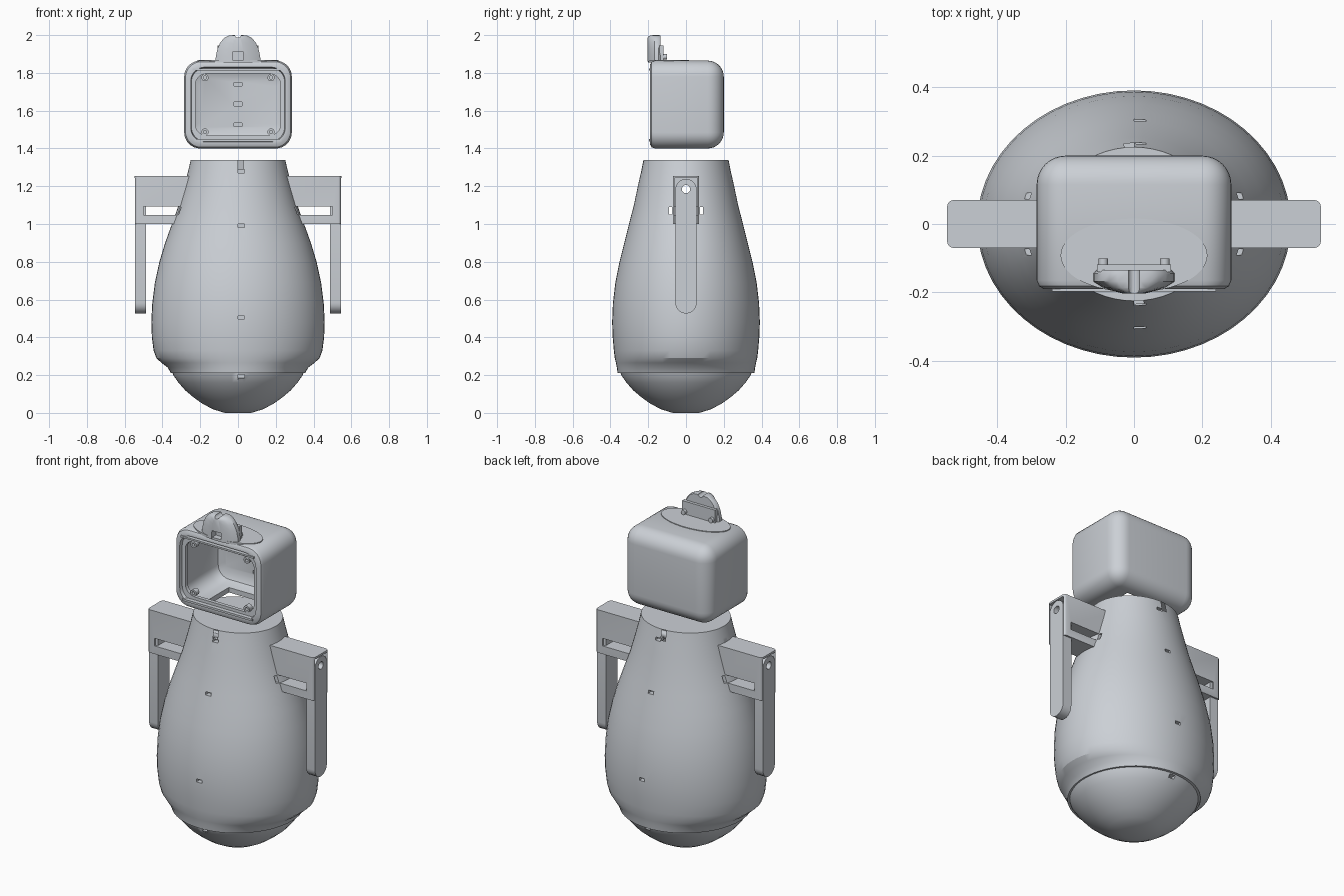
import bpy, bmesh, math
from mathutils import Matrix, Vector

if "Cube" in bpy.data.objects:
    bpy.data.objects.remove(bpy.data.objects["Cube"])

grey = bpy.data.materials.new("pale_grey")
grey.diffuse_color = (0.60, 0.63, 0.67, 1)
grey.use_nodes = True
grey.node_tree.nodes["Principled BSDF"].inputs["Base Color"].default_value = grey.diffuse_color


def finish(name, bm, smooth=None):
    bmesh.ops.recalc_face_normals(bm, faces=bm.faces)
    me = bpy.data.meshes.new(name)
    bm.to_mesh(me)
    bm.free()
    ob = bpy.data.objects.new(name, me)
    bpy.context.collection.objects.link(ob)
    me.materials.append(grey)
    if smooth:
        shade(ob, smooth)
    return ob


def activate(ob):
    bpy.ops.object.select_all(action='DESELECT')
    ob.select_set(True)
    bpy.context.view_layer.objects.active = ob


def shade(ob, angle):
    activate(ob)
    bpy.ops.object.shade_smooth_by_angle(angle=math.radians(angle))


def box_bm(x0, x1, y0, y1, z0, z1):
    bm = bmesh.new()
    bmesh.ops.create_cube(bm, size=1)
    for v in bm.verts:
        v.co = Vector(((x0 + x1) / 2 + v.co.x * (x1 - x0),
                       (y0 + y1) / 2 + v.co.y * (y1 - y0),
                       (z0 + z1) / 2 + v.co.z * (z1 - z0)))
    return bm


def box(name, *dims):
    return finish(name, box_bm(*dims))


def cylinder(name, centre, r, depth, axis, segs=24):
    bm = bmesh.new()
    rot = {'X': Matrix.Rotation(math.pi / 2, 4, 'Y'),
           'Y': Matrix.Rotation(math.pi / 2, 4, 'X'),
           'Z': Matrix.Identity(4)}[axis]
    bmesh.ops.create_cone(bm, cap_ends=True, segments=segs, radius1=r, radius2=r,
                          depth=depth, matrix=Matrix.Translation(centre) @ rot)
    return finish(name, bm, 40)


def loft(name, rings, smooth=None):
    """Skin a list of equal-length point rings and cap both ends."""
    bm = bmesh.new()
    loops = [[bm.verts.new(p) for p in ring] for ring in rings]
    n = len(loops[0])
    for a, b in zip(loops, loops[1:]):
        for i in range(n):
            bm.faces.new((a[i], a[(i + 1) % n], b[(i + 1) % n], b[i]))
    bm.faces.new(loops[0])
    bm.faces.new(loops[-1])
    return finish(name, bm, smooth)


def ellipse(rx, ry, z, n, cy=0):
    return [(rx * math.cos(2 * math.pi * i / n), cy + ry * math.sin(2 * math.pi * i / n), z)
            for i in range(n)]


def cut(targets, cutter):
    for ob in targets:
        activate(ob)
        m = ob.modifiers.new("cut", 'BOOLEAN')
        m.operation, m.solver, m.object = 'DIFFERENCE', 'EXACT', cutter
        bpy.ops.object.modifier_move_to_index(modifier="cut", index=0)
        bpy.ops.object.modifier_apply(modifier="cut")
    bpy.data.objects.remove(cutter)


# Rounded base and tapering oval body
dome = [(0.07, 0), (0.135, 0.02), (0.19, 0.05), (0.235, 0.082), (0.28, 0.12),
        (0.315, 0.16), (0.343, 0.20), (0.355, 0.24)]
base = loft("base", [ellipse(r, r, z, 64) for r, z in dome], 40)
profile = [(0.355, 0.362, 0.21), (0.372, 0.366, 0.24), (0.405, 0.371, 0.265),
           (0.432, 0.377, 0.29), (0.447, 0.382, 0.33), (0.456, 0.388, 0.40),
           (0.459, 0.391, 0.48), (0.454, 0.387, 0.58), (0.440, 0.374, 0.69),
           (0.416, 0.352, 0.80), (0.386, 0.327, 0.90), (0.350, 0.302, 1.00),
           (0.314, 0.276, 1.10), (0.285, 0.255, 1.20), (0.264, 0.237, 1.28),
           (0.250, 0.225, 1.34)]
body = loft("body", [ellipse(rx, ry, z, 56) for rx, ry, z in profile], 25)

# Small slots along the front and back centre line
for z, ry in ((1.28, 0.237), (0.99, 0.305), (0.505, 0.39), (0.195, 0.345)):
    for s in (-1, 1):
        ys = sorted((s * (ry - 0.03), s * (ry + 0.05)))
        cut([base if z < 0.2 else body], box("slot", 0.0, 0.035, *ys, z - 0.009, z + 0.009))
for y in (-0.082, 0.082):
    cut([body], box("slot", -0.6, 0.6, y - 0.009, y + 0.009, 1.05, 1.09))

# Shoulder brackets and hanging arms
sides = [body]
for s, side in ((-1, "left"), (1, "right")):
    def span(a, b):
        return sorted((s * a, s * b))
    bm = box_bm(*span(0.22, 0.547), -0.07, 0.07, 1.0, 1.255)
    corner = [e for e in bm.edges if abs(e.verts[0].co.z - e.verts[1].co.z) > 0.1
              and abs(e.verts[0].co.x) > 0.5]
    bmesh.ops.bevel(bm, geom=corner, offset=0.018, segments=3, profile=0.5, affect='EDGES')
    shoulder = finish(side + "_shoulder", bm, 30)
    cut([shoulder], box("slot", *span(0.15, 0.50), -0.2, 0.2, 1.048, 1.093))
    cut([shoulder], box("pocket", *span(0.487, 0.7), -0.06, 0.06, 0.9, 1.243))

    r, outline = 0.056, []
    for cz, start in ((1.183, 0), (0.582, math.pi)):
        outline += [(r * math.cos(start + math.pi * i / 12),
                     cz + r * math.sin(start + math.pi * i / 12)) for i in range(13)]
    arm = loft(side + "_arm", [[(s * x, y, z) for y, z in outline] for x in (0.488, 0.545)], 30)
    sides += [shoulder, arm]
cut(sides, cylinder("pivot_hole", (0, 0, 1.185), 0.022, 1.4, 'X', 16))

# Hollow head: rounded box with a stepped frame and deep cavity at the front
bm = box_bm(-0.285, 0.285, -0.19, 0.20, 1.40, 1.865)
bmesh.ops.bevel(bm, geom=[e for e in bm.edges if any(v.co.y > 0 for v in e.verts)],
                offset=0.085, segments=8, profile=0.5, affect='EDGES')
bm.normal_update()
face = min(bm.faces, key=lambda f: f.calc_center_median().y)
hx, hz, cz = 0.285, 0.2325, 1.6325
for v in face.verts:
    v.co.y = -0.165
for nx, nz, y in ((0.278, 0.226, -0.182), (0.264, 0.212, -0.19), (0.250, 0.198, -0.19),
                  (0.246, 0.194, -0.172), (0.226, 0.165, -0.172), (0.226, 0.165, -0.15),
                  (0.255, 0.203, -0.15), (0.255, 0.203, 0.10), (0.235, 0.183, 0.15),
                  (0.200, 0.150, 0.168)):
    face = bmesh.ops.extrude_discrete_faces(bm, faces=[face])['faces'][0]
    for v in face.verts:
        v.co = (v.co.x * nx / hx, y, cz + (v.co.z - cz) * nz / hz)
    hx, hz = nx, nz
head = finish("head", bm, 35)
cut([head], box("neck_opening", -0.13, 0.13, -0.10, 0.10, 1.35, 1.50))
shade(head, 35)

# Frame lips, corner fasteners and back wall tabs
box("upper_lip", -0.24, 0.24, -0.197, -0.168, 1.812, 1.822)
box("lower_lip", -0.23, 0.23, -0.197, -0.168, 1.438, 1.450)
for x in (-0.175, 0.175):
    for z in (1.487, 1.775):
        ring = cylinder("fastener", (x, -0.155, z), 0.019, 0.03, 'Y', 20)
        cut([ring], cylinder("bore", (x, -0.17, z), 0.009, 0.04, 'Y', 12))
for z in (1.525, 1.635, 1.74):
    box("wall_tab", -0.02, 0.02, 0.16, 0.172, z - 0.01, z + 0.01) if abs(z - cz) > 1 else \
        cut([head], box("wall_slot", -0.02, 0.02, 0.15, 0.18, z - 0.01, z + 0.01))
shade(head, 35)

# Oval pad on top of the head
loft("top_pad", [ellipse(0.215, 0.108, z, 48, -0.092) for z in (1.855, 1.869)], 30)

# Arched crest with a notch and a square socket
arch = [(0.12, 1.86), (0.117, 1.89), (0.108, 1.93), (0.093, 1.962), (0.072, 1.986),
        (0.048, 1.998), (0.02, 2.0)]
arch += [(-x, z) for x, z in reversed(arch)]
crest = loft("crest", [[(x * k, y, 1.86 + (z - 1.86) * h) for x, z in arch]
                       for y, k, h in ((-0.135, 0.92, 0.99), (-0.145, 1, 1), (-0.168, 1, 1),
                                       (-0.187, 0.75, 0.99), (-0.198, 0.45, 0.96),
                                       (-0.204, 0.25, 0.90))], 35)
cut([crest], cylinder("notch", (0, -0.17, 2.003), 0.017, 0.2, 'Y', 20))
cut([crest], box("socket", -0.03, 0.03, -0.25, -0.165, 1.85, 1.91))
shade(crest, 35)

# Plate and pegs behind the crest
box("crest_plate", -0.108, 0.108, -0.14, -0.118, 1.862, 1.945)
for x in (-0.09, 0.09):
    cylinder("crest_peg", (x, -0.115, 1.885), 0.014, 0.028, 'Y', 16)
